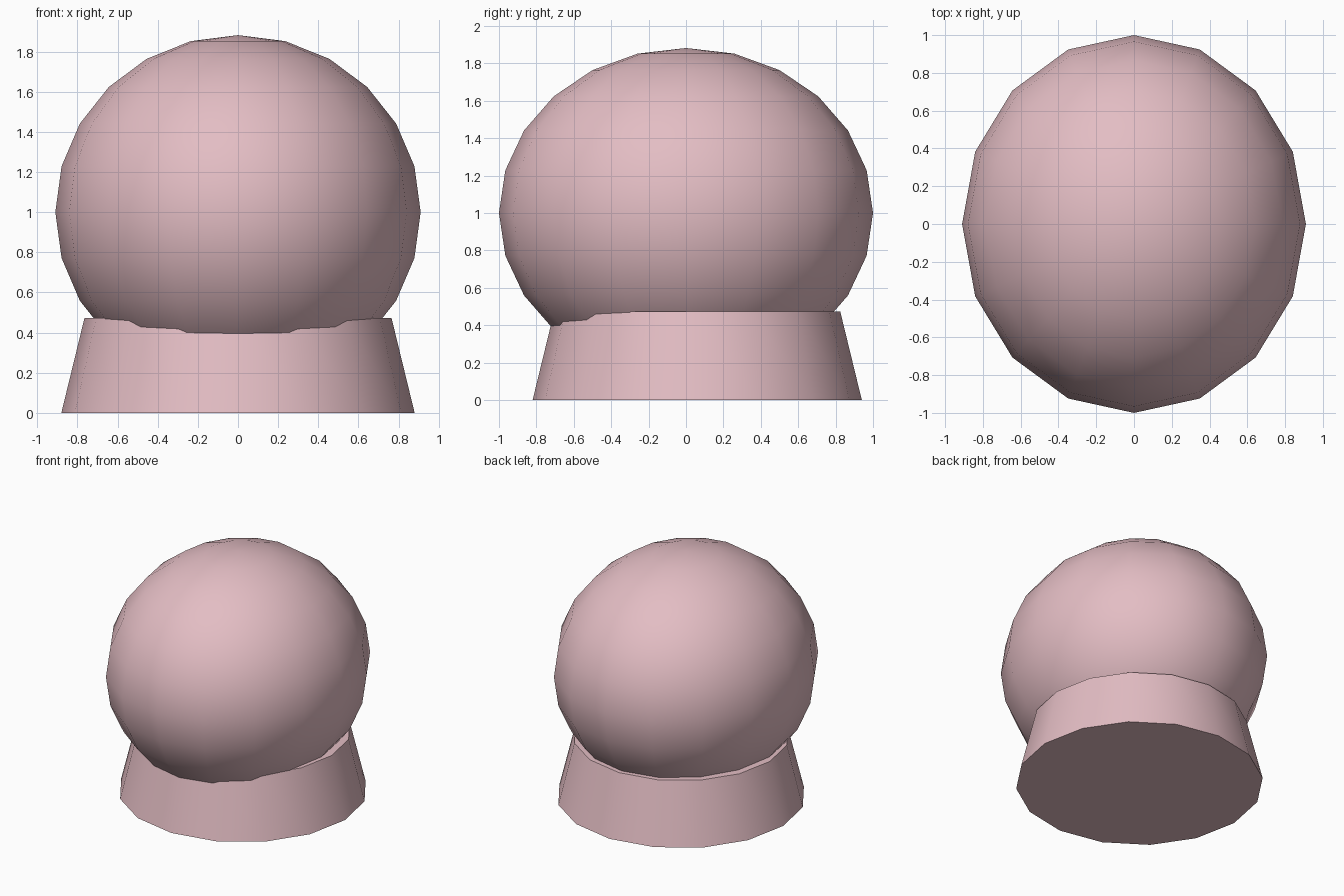
import bpy
import math

if "Cube" in bpy.data.objects:
    bpy.data.objects.remove(bpy.data.objects["Cube"])

pink = bpy.data.materials.new("pink")
pink.diffuse_color = (0.77, 0.51, 0.55, 1.0)
pink.use_nodes = True
pink.node_tree.nodes["Principled BSDF"].inputs["Base Color"].default_value = pink.diffuse_color


def finish(name, scale=(1, 1, 1)):
    obj = bpy.context.object
    obj.name = name
    obj.scale = scale
    bpy.ops.object.transform_apply(location=False, rotation=False, scale=True)
    obj.data.materials.append(pink)
    bpy.ops.object.shade_smooth_by_angle(angle=math.radians(35))
    return obj


# Slightly squashed globe, narrower in x
bpy.ops.mesh.primitive_uv_sphere_add(segments=16, ring_count=12, radius=1,
                                     location=(0, 0, 1.0))
finish("globe", (0.91, 1.0, 0.882))

# Tapered, capped pedestal set a little towards the back
BASE_HEIGHT = 0.472
bpy.ops.mesh.primitive_cone_add(vertices=16, radius1=0.88, radius2=0.765,
                                depth=BASE_HEIGHT,
                                location=(0, 0.06, BASE_HEIGHT / 2))
finish("base")
